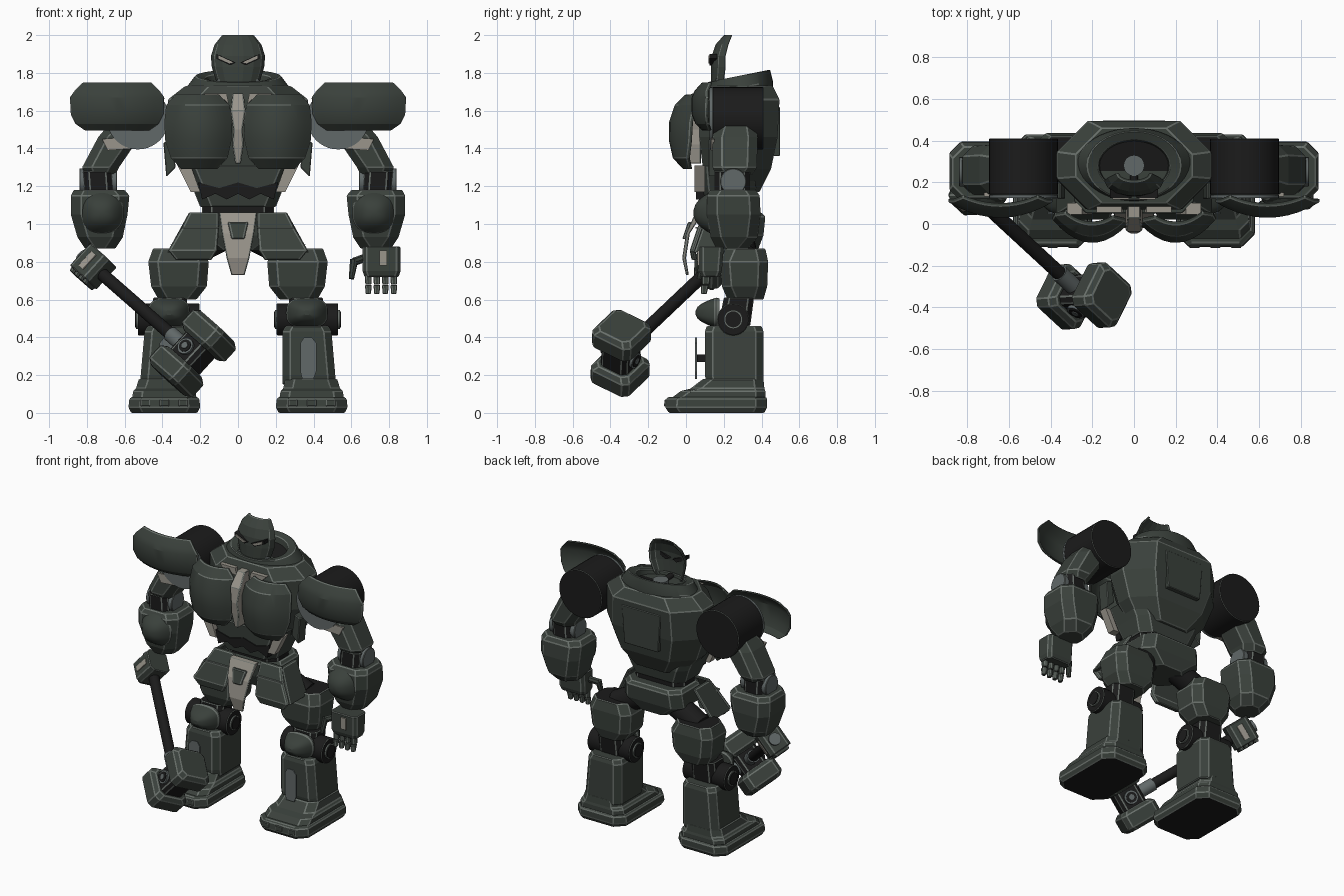
import bpy, bmesh, math
from mathutils import Vector, Matrix

# Five flat colours, shared by every part
MATS = []
for n, c in (("armour_green", (.042, .052, .044)), ("worn_edge", (.14, .16, .145)),
             ("black_joint", (.011, .011, .011)), ("steel_grey", (.12, .14, .14)),
             ("bone_tan", (.32, .30, .26))):
    m = bpy.data.materials.new(n)
    m.diffuse_color = (*c, 1)
    MATS.append(m)
GREEN, EDGE, BLACK, STEEL, TAN = range(5)


def skin(name, rings, mat=GREEN, mirror=False, trim=.005, mx=None, smooth=False,
         rule=None, closed=False):
    """Join rings of points into a solid; optional mirror and worn-edge bevel."""
    bm = bmesh.new()
    rs = [[bm.verts.new(p) for p in r] for r in rings]
    n = len(rs[0])
    pairs = list(zip(rs, rs[1:])) + ([(rs[-1], rs[0])] if closed else [])
    for i, (a, b) in enumerate(pairs):
        for k in range(n):
            f = bm.faces.new((a[k], a[(k + 1) % n], b[(k + 1) % n], b[k]))
            f.material_index = EDGE if rule == "rim" and i in (1, 2) else mat
    if not closed:
        for r in (rs[0][::-1], rs[-1]):
            bm.faces.new(r).material_index = mat
    bmesh.ops.recalc_face_normals(bm, faces=bm.faces)
    bm.normal_update()
    for f in bm.faces:
        if (rule == "top" and f.normal.z > .9) or (rule == "bottom" and f.normal.z < -.9):
            f.material_index = BLACK
    if mx:
        bm.transform(mx)
    me = bpy.data.meshes.new(name)
    bm.to_mesh(me)
    bm.free()
    for m in MATS:
        me.materials.append(m)
    ob = bpy.data.objects.new(name, me)
    bpy.context.collection.objects.link(ob)
    if smooth:
        bpy.ops.object.select_all(action='DESELECT')
        ob.select_set(True)
        bpy.context.view_layer.objects.active = ob
        bpy.ops.object.shade_smooth_by_angle(angle=.4)
    if trim:
        b = ob.modifiers.new("worn_edges", 'BEVEL')
        b.width, b.segments, b.limit_method, b.angle_limit = trim, 1, 'ANGLE', .45
        b.material = EDGE
    if mirror:
        ob.modifiers.new("mirror", 'MIRROR')
    return ob


def loft(name, secs, c, mat=GREEN, **kw):
    """Stack of chamfered rectangles: (z, x0, x1, y0, y1)."""
    rings = []
    for z, x0, x1, y0, y1 in secs:
        k = min(c, .35 * (x1 - x0), .35 * (y1 - y0))
        rings.append([(x0 + k, y0, z), (x1 - k, y0, z), (x1, y0 + k, z), (x1, y1 - k, z),
                      (x1 - k, y1, z), (x0 + k, y1, z), (x0, y1 - k, z), (x0, y0 + k, z)])
    return skin(name, rings, mat, **kw)


def prism(name, pts, y0, y1, mat=GREEN, **kw):
    """Front-view outline (x, z) extruded along y."""
    kw.setdefault("trim", 0)
    return skin(name, [[(x, y, z) for x, z in pts] for y in (y0, y1)], mat, **kw)


def rod(name, p, q, r, mat=BLACK, r2=None, n=28, **kw):
    p, q = Vector(p), Vector(q)
    rot = (q - p).to_track_quat('Z', 'Y')
    ang = [2 * math.pi * i / n for i in range(n)]
    kw.setdefault("trim", 0)
    return skin(name, [[o + rot @ Vector((s * math.cos(a), s * math.sin(a), 0)) for a in ang]
                       for o, s in ((p, r), (q, r2 or r))], mat, smooth=True, **kw)


def shell(name, cx, cz, hx, hz, y0, bulge, e=3, mat=GREEN, t=.015, n=32):
    """Bulged front dome with a rounded-rectangle outline and a worn rim."""
    def ring(r, dy):
        out = []
        for i in range(n):
            a = 2 * math.pi * i / n
            c, s = math.cos(a), math.sin(a)
            out.append((cx + hx * r * math.copysign(abs(c) ** (2 / e), c),
                        y0 - bulge * (1 - r ** 2.4) + dy,
                        cz + hz * r * math.copysign(abs(s) ** (2 / e), s)))
        return out
    rings = [ring(.4, t), ring(.95, t), ring(1, 0), ring(.95, 0),
             ring(.8, 0), ring(.6, 0), ring(.4, 0), ring(.15, 0)]
    return skin(name, rings, mat, mirror=True, trim=0, smooth=True, rule="rim")


def bent(name, rows, cx, w, y0, depth, t, n=10):
    """Plate bent round the front in banded rows: (z, x0, x1, setback)."""
    rings = []
    for z, x0, x1, back in rows:
        xs = [x0 + (x1 - x0) * i / n for i in range(n + 1)]
        ys = [y0 + back + depth * ((x - cx) / w) ** 2 for x in xs]
        rings.append([(x, y, z) for x, y in zip(xs, ys)] + [(x, y + t, z) for x, y in zip(xs, ys)][::-1])
    return skin(name, rings, mirror=True, smooth=True, trim=.004)


# Torso, waist and pelvis
loft("torso", [(1.17, -.20, .20, .12, .39), (1.29, -.31, .31, .09, .45), (1.46, -.375, .375, .07, .485),
               (1.66, -.37, .37, .07, .495), (1.73, -.28, .28, .10, .46)], .15)
prism("back_panel", [(-.13, 1.36), (.13, 1.36), (.15, 1.62), (-.15, 1.62)], .46, .497, trim=.003)
loft("abdomen", [(1.09, -.20, .20, .08, .35), (1.19, -.24, .24, .06, .37), (1.31, -.29, .29, .05, .36)], .06)
prism("abdomen_teeth", [(-.19, 1.13), (-.12, 1.16), (-.06, 1.13), (0, 1.16), (.06, 1.13), (.12, 1.16),
                        (.19, 1.13), (.21, 1.22), (.1, 1.19), (0, 1.22), (-.1, 1.19), (-.21, 1.22)], .052, .1, BLACK)
loft("waist", [(1.0, -.19, .19, .12, .34), (1.12, -.19, .19, .12, .34)], .05, BLACK)
loft("pelvis", [(.86, -.13, .13, .14, .38), (.94, -.23, .23, .11, .41), (1.04, -.22, .22, .10, .42),
                (1.06, -.20, .20, .12, .40)], .06)
bent("chest_plate", [(1.29, .11, .30, .075), (1.35, .055, .355, .02), (1.44, .035, .385, 0), (1.54, .03, .39, 0),
                     (1.63, .045, .38, .03), (1.685, .10, .33, .085)], .20, .19, -.09, .11, .02)
loft("sternum", [(1.32, -.015, .015, -.02, .08), (1.42, -.03, .03, -.035, .08), (1.5, -.025, .025, -.045, .08),
                 (1.6, -.04, .04, -.035, .08), (1.69, -.03, .03, .03, .09)], .006, TAN, trim=.003)
prism("collar_bone", [(.05, 1.64), (.14, 1.65), (.18, 1.69), (.06, 1.69)], .055, .11, TAN, mirror=True)
prism("rib_plate", [(.20, 1.17), (.25, 1.17), (.32, 1.31), (.25, 1.31)], .045, .10, TAN, mirror=True)
prism("side_rib", [(.33, 1.30), (.38, 1.25), (.395, 1.43), (.35, 1.45)], .12, .20, mirror=True, trim=.004)

# Hip armour and loincloth
loft("front_skirt", [(.81, .14, .33, .03, .06), (.86, .11, .37, .02, .05), (.98, .10, .30, .06, .09),
                     (1.06, .10, .26, .10, .13)], .02, mirror=True)
prism("skirt_band", [(.10, .975), (.30, .975), (.295, .985), (.10, .985)], .05, .09, EDGE, mirror=True)
loft("side_skirt", [(.85, .35, .375, .04, .24), (1.05, .24, .265, .11, .28)], .01, mirror=True)
loft("loincloth", [(.73, -.035, .035, .0, .015), (.82, -.06, .06, -.02, .0), (.95, -.085, .085, 0, .02),
                   (1.06, -.10, .10, .05, .09)], .005, TAN, trim=.003)
loft("loincloth_badge", [(.92, -.035, .035, -.02, .01), (1.01, -.055, .055, .01, .04)], .008)

# Collar, neck and open-backed mask
def oval(rx, ry, z, n=40):
    return [(rx * math.cos(2 * math.pi * i / n), .28 + ry * math.sin(2 * math.pi * i / n),
             z + .2 * ry * math.sin(2 * math.pi * i / n)) for i in range(n)]
skin("collar", [oval(.28, .18, 1.68), oval(.275, .18, 1.72), oval(.225, .165, 1.785), oval(.17, .125, 1.775),
                oval(.16, .11, 1.7)], smooth=True, trim=.004, closed=True)
skin("collar_floor", [oval(.17, .12, 1.70), oval(.17, .12, 1.735)], BLACK, trim=0)
rod("neck", (0, .28, 1.68), (0, .28, 1.755), .05, STEEL)
rod("neck_strut", (0, .28, 1.73), (0, .16, 1.735), .02)
rows = []
for z, hx, yf, yb in ((1.69, .07, .13, .17), (1.75, .115, .13, .20), (1.83, .14, .13, .21),
                      (1.89, .145, .135, .21), (1.95, .125, .155, .225), (2.0, .085, .20, .245)):
    def arc(t):
        return [((hx - t) * math.sin(a), yb - (yb - yf - t) * math.cos(a), z)
                for a in (math.radians(d) for d in (-90, -60, -36, -12, 12, 36, 60, 90))]
    rows.append(arc(0) + arc(.014)[::-1])
skin("mask", rows, trim=.003)
prism("eye_socket", [(.012, 1.855), (.04, 1.84), (.115, 1.875), (.115, 1.90)], .125, .165, BLACK, mirror=True)
prism("eye", [(.025, 1.856), (.045, 1.85), (.103, 1.876), (.103, 1.892)], .118, .13, TAN, mirror=True)
prism("cheek", [(.075, 1.70), (.09, 1.70), (.115, 1.76), (.10, 1.77)], .16, .19, STEEL, mirror=True)

# Shoulders
rod("shoulder_drum", (.53, .14, 1.56), (.53, .41, 1.56), .165, n=40, mirror=True, trim=.003)
rod("shoulder_disc", (.53, .125, 1.56), (.53, .14, 1.56), .165, STEEL, n=40, mirror=True)
bent("shoulder_pad", [(1.495, .47, .81, .055), (1.53, .42, .86, .02), (1.58, .395, .885, 0), (1.67, .39, .89, 0),
                      (1.705, .415, .865, .015), (1.75, .46, .82, .055)], .64, .25, .03, .075, .018)

# Arms
loft("upper_arm", [(1.26, .65, .81, .16, .35), (1.30, .63, .825, .14, .375), (1.46, .52, .74, .14, .38),
                   (1.53, .48, .68, .16, .37)], .05, mirror=True)
prism("upper_arm_panel", [(.55, 1.40), (.69, 1.39), (.72, 1.45), (.58, 1.46)], .132, .15, TAN, mirror=True)
loft("elbow", [(1.14, .66, .81, .15, .34), (1.28, .67, .82, .15, .34)], .03, BLACK, mirror=True)
rod("elbow_pin", (.64, .25, 1.225), (.84, .25, 1.225), .07, STEEL, mirror=True, trim=.004)
loft("forearm", [(.87, .65, .81, .16, .33), (.93, .61, .85, .13, .38), (1.05, .585, .885, .11, .395),
                 (1.15, .575, .885, .11, .39), (1.18, .60, .87, .13, .37)], .055, mirror=True)
shell("forearm_guard", .72, 1.06, .115, .11, .13, .09, 2.4)

# Open left hand
loft("palm", [(.72, .67, .85, .08, .18), (.75, .66, .86, .07, .19), (.88, .66, .86, .07, .20)], .02)
prism("palm_plate", [(.75, .78), (.79, .78), (.79, .86), (.75, .86)], .062, .071, TAN)
for i in range(4):
    x = .69 + .045 * i
    loft("finger_upper", [(.68, x - .016, x + .016, .085, .125), (.735, x - .018, x + .018, .085, .13)], .008, trim=.003)
    loft("finger_tip", [(.63, x - .014, x + .014, .08, .11), (.677, x - .018, x + .018, .08, .12)], .008, trim=.003)
rod("thumb_base", (.67, .12, .82), (.615, .09, .80), .022, GREEN, n=8)
rod("thumb_tip", (.615, .09, .81), (.60, .07, .71), .022, GREEN, r2=.014, n=8)

# Right fist and hammer share one frame: x along the shaft, z along the hammer head
grip, centre = Vector((-.765, .14, .775)), Vector((-.24, -.345, .315))
s = (centre - grip).normalized()
a = Vector((1, 0, 1))
a = (a - s * a.dot(s)).normalized()
t = a.cross(s)
rot = Matrix((s, t, a)).transposed().to_4x4()
fist, ham = Matrix.Translation(grip) @ rot, Matrix.Translation(centre) @ rot
loft("fist", [(-.08, -.08, .08, -.08, .075), (.08, -.08, .08, -.08, .075)], .025, mx=fist)
for y in (-.085, .074):
    loft("fist_plate", [(-.05, -.02, .02, y, y + .008), (.05, -.02, .02, y, y + .008)], .002, TAN, trim=0, mx=fist)
for i in range(4):
    x = -.054 + .036 * i
    loft("fist_finger", [(-.10, x - .015, x + .015, -.05, .05), (-.075, x - .015, x + .015, -.06, .06)], .01,
         trim=.003, mx=fist)
rod("hammer_shaft", grip - s * .09, centre, .034)
rod("hammer_pommel", grip - s * .10, grip - s * .07, .04, STEEL)
rod("hammer_collar", centre - s * .19, centre - s * .08, .042, STEEL)
loft("hammer_core", [(-.1, -.085, .085, -.085, .085), (.1, -.085, .085, -.085, .085)], .025, BLACK, mx=ham)
for d in (-1, 1):
    loft("hammer_block", [(d * z, -h, h, -h, h) for z, h in ((.06, .10), (.085, .125), (.17, .125), (.195, .10))],
         .03, mx=ham)
    rod("hammer_boss", centre + t * d * .08, centre + t * d * .10, .045, STEEL)
    rod("hammer_boss_ring", centre + t * d * .10, centre + t * d * .104, .034)
    rod("hammer_boss_pin", centre + t * d * .10, centre + t * d * .108, .018, STEEL)

# Legs
rod("hip_joint", (.10, .28, .93), (.32, .30, .82), .08, mirror=True)
loft("thigh", [(.60, .22, .42, .22, .41), (.67, .165, .46, .19, .43), (.80, .155, .475, .18, .435),
               (.87, .19, .45, .21, .42)], .05, mirror=True, rule="top")
loft("knee_link", [(.46, .27, .45, .17, .34), (.61, .27, .45, .20, .36)], .03, BLACK, mirror=True)
rod("knee_drum", (.205, .25, .495), (.53, .25, .495), .085, mirror=True, trim=.004)
rod("knee_ring", (.195, .25, .495), (.54, .25, .495), .05, EDGE, mirror=True)
rod("knee_pin", (.19, .25, .495), (.545, .25, .495), .042, mirror=True)
shell("knee_cap", .365, .53, .11, .08, .16, .11, 2.8, t=.03)
loft("shin", [(.15, .235, .52, .11, .41), (.20, .235, .515, .10, .41), (.43, .235, .495, .10, .41),
              (.46, .25, .48, .11, .40)], .04, mirror=True)
prism("shin_panel", [(.34, .18), (.40, .18), (.415, .22), (.415, .37), (.39, .40), (.35, .40), (.33, .37),
                     (.33, .22)], .048, .057, STEEL, mirror=True)
loft("shin_panel_mount", [(.27, .36, .385, .055, .11), (.31, .36, .385, .055, .11)], .005, BLACK, trim=0, mirror=True)

# Feet
loft("foot_sole", [(0, .215, .565, -.09, .415), (.03, .20, .58, -.11, .43), (.075, .205, .575, -.105, .43),
                   (.085, .22, .56, -.09, .42)], .06, mirror=True, rule="bottom")
loft("foot_upper", [(.08, .22, .56, -.075, .42), (.115, .225, .555, -.03, .42), (.13, .24, .54, .03, .415),
                    (.18, .25, .525, .09, .41)], .05, mirror=True)
for x in (.27, .37, .47):
    loft("toe_plate", [(.035, x - .005, x + .045, -.116, -.10), (.07, x - .005, x + .045, -.114, -.10)], .004,
         trim=.003, mirror=True)
